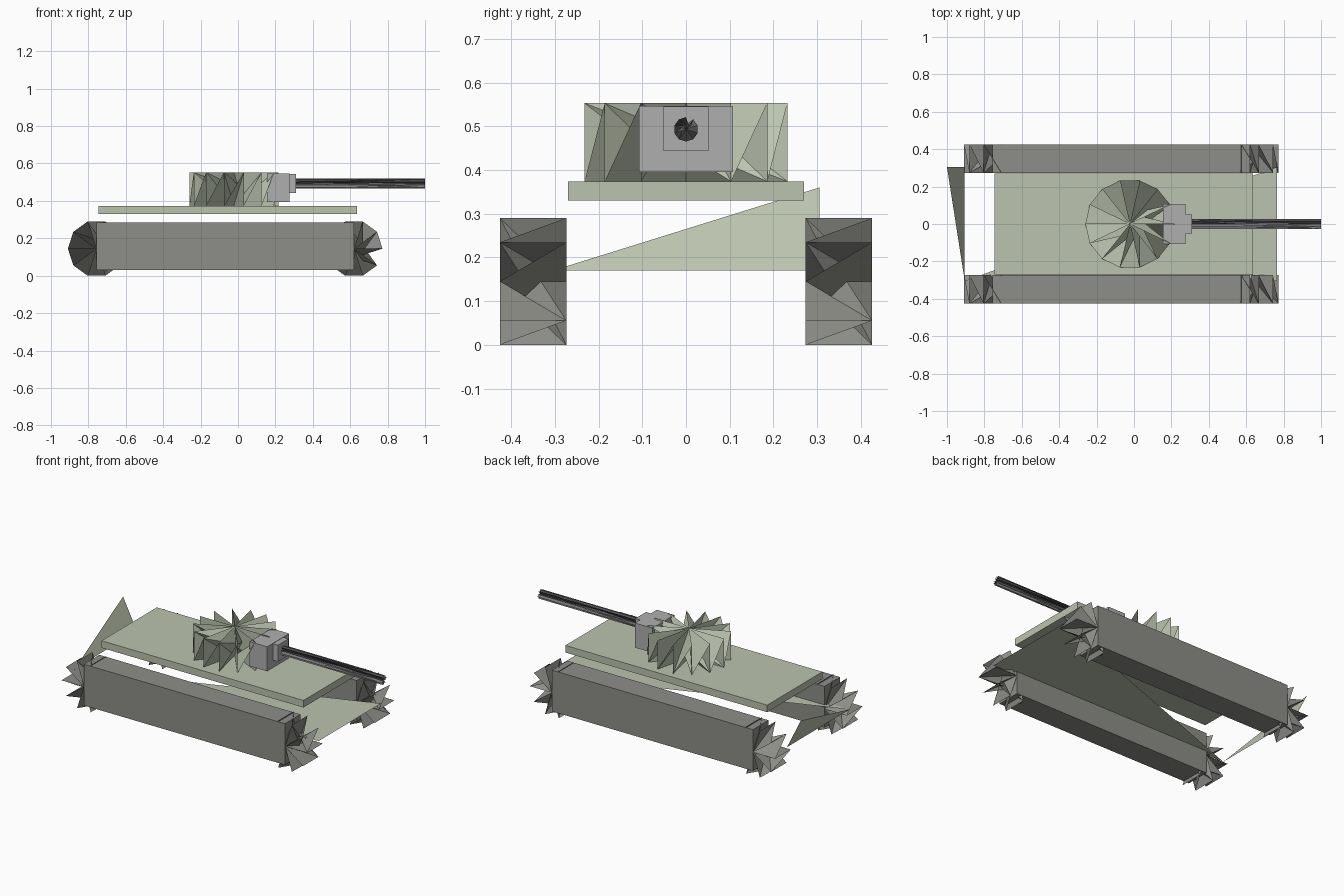
import bpy
from math import cos, sin, tau

if "Cube" in bpy.data.objects:
    bpy.data.objects.remove(bpy.data.objects["Cube"])


def material(name, rgb):
    m = bpy.data.materials.new(name)
    m.diffuse_color = (*rgb, 1)
    m.use_nodes = True
    m.node_tree.nodes["Principled BSDF"].inputs["Base Color"].default_value = m.diffuse_color
    return m


GREEN = material("hull_green", (0.50, 0.55, 0.43))
DARK = material("track_grey", (0.27, 0.27, 0.25))
GREY = material("mantlet_grey", (0.42, 0.43, 0.42))
BARREL = material("barrel_grey", (0.20, 0.20, 0.20))


def mesh(name, verts, faces, mat):
    me = bpy.data.meshes.new(name)
    me.from_pydata(verts, [], faces)
    me.materials.append(mat)
    me.update()
    ob = bpy.data.objects.new(name, me)
    bpy.context.collection.objects.link(ob)
    return ob


def box(name, xs, ys, zs, mat):
    verts = [(x, y, z) for x in xs for y in ys for z in zs]
    faces = [(0, 1, 3, 2), (4, 6, 7, 5), (0, 4, 5, 1),
             (2, 3, 7, 6), (0, 2, 6, 4), (1, 5, 7, 3)]
    return mesh(name, verts, faces, mat)


def finned_drum(name, n, place, mat):
    """Spiky drum: the rim zigzags between both ends and blades cross the axis.
    place(c, s, end) maps unit circle and end (0 or 1) to a point."""
    verts = [place(cos(tau * i / n), sin(tau * i / n), end)
             for i in range(n) for end in (0, 1)]
    verts += [place(0, 0, 0), place(0, 0, 1)]
    faces = []
    for i in range(n):
        j = (i + 1) % n
        faces += [(2 * n, j, i), (2 * n + 1, n + i, n + j),   # fans to the end centres
                  (i, j, n + j), (i, n + j, n + i)]           # blades across the drum
    return mesh(name, verts, faces, mat)


# Tracks with spiky end wheels
for side, y in (("right", -0.35), ("left", 0.35)):
    box(side + "_track", (-0.757, 0.62), (y - 0.076, y + 0.076), (0.03, 0.285), DARK)
    for end, x in (("rear", -0.757), ("front", 0.62)):
        finned_drum(f"{side}_{end}_wheel", 10,
                    lambda c, s, e: (x + 0.1525 * c, y + 0.076 - 0.152 * e,
                                     0.145 + 0.1525 * s), DARK)

# Open hull: one floor triangle and one sloping rear triangle
mesh("lower_hull",
     [(-0.905, -0.305, 0.17), (0.765, -0.305, 0.17), (0.765, 0.305, 0.17),
      (-0.905, 0.305, 0.17), (-1.0, 0.305, 0.36)],
     [(0, 2, 1), (0, 4, 3)], GREEN)

# Deck plate
box("deck", (-0.745, 0.637), (-0.27, 0.27), (0.33, 0.374), GREEN)

# Turret
finned_drum("turret", 14,
            lambda c, s, e: (-0.022 + 0.238 * c, -0.238 * s, 0.374 + 0.179 * e), GREEN)

# Gun mount and barrel
box("mantlet", (0.155, 0.275), (-0.107, 0.107), (0.395, 0.547), GREY)
box("gun_collar", (0.20, 0.31), (-0.052, 0.052), (0.443, 0.545), GREY)
finned_drum("gun_barrel", 10,
            lambda c, s, e: (0.29 + 0.71 * e, -0.028 * s, 0.493 + 0.028 * c), BARREL)
